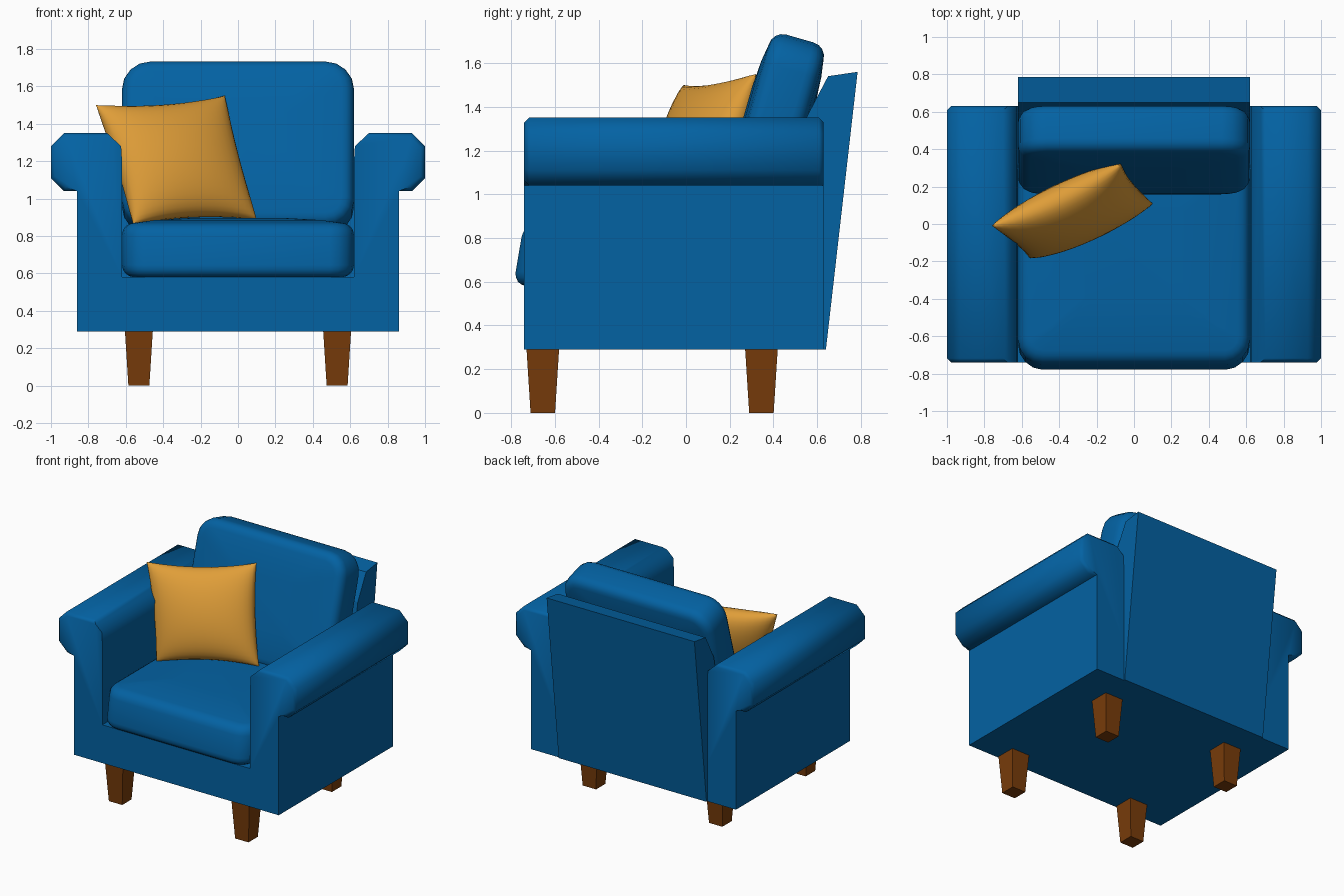
import bpy, bmesh, math
from mathutils import Vector, Matrix

if "Cube" in bpy.data.objects:
    bpy.data.objects.remove(bpy.data.objects["Cube"])


def material(name, rgb):
    m = bpy.data.materials.new(name)
    m.diffuse_color = (*rgb, 1)
    m.use_nodes = True
    m.node_tree.nodes["Principled BSDF"].inputs["Base Color"].default_value = m.diffuse_color
    return m


BLUE = material("blue fabric", (0.001, 0.122, 0.365))
GOLD = material("golden fabric", (0.74, 0.34, 0.04))
WOOD = material("brown wood", (0.19, 0.045, 0.003))


def finish(bm, name, mat, smooth=None):
    bmesh.ops.recalc_face_normals(bm, faces=bm.faces)
    me = bpy.data.meshes.new(name)
    bm.to_mesh(me)
    bm.free()
    me.materials.append(mat)
    ob = bpy.data.objects.new(name, me)
    bpy.context.collection.objects.link(ob)
    if smooth:
        bpy.ops.object.select_all(action='DESELECT')
        ob.select_set(True)
        bpy.context.view_layer.objects.active = ob
        bpy.ops.object.shade_smooth_by_angle(angle=math.radians(smooth))
    return ob


def prism(points, offset):
    """Solid swept from a closed outline of 3D points along offset."""
    bm = bmesh.new()
    a = [bm.verts.new(p) for p in points]
    b = [bm.verts.new(Vector(p) + Vector(offset)) for p in points]
    bm.faces.new(a)
    bm.faces.new(b[::-1])
    for i in range(len(a)):
        bm.faces.new((a[i - 1], a[i], b[i], b[i - 1]))
    bmesh.ops.recalc_face_normals(bm, faces=bm.faces)
    return bm


def cushion(size, corner, rim, dome):
    """Flat cushion in local XY: rounded outline, rounded rims, domed faces."""
    bm = bmesh.new()
    bmesh.ops.create_cube(bm, size=1, matrix=Matrix.Diagonal((*size, 1)))
    up = [e for e in bm.edges if abs(e.verts[0].co.z - e.verts[1].co.z) > 1e-4]
    bmesh.ops.bevel(bm, geom=up, offset=corner, segments=4, profile=0.5, affect='EDGES')
    flat = [e for e in bm.edges if abs(e.verts[0].co.z - e.verts[1].co.z) < 1e-4]
    bmesh.ops.bevel(bm, geom=flat, offset=rim, segments=4, profile=0.5, affect='EDGES')
    for s in (1, -1):
        bm.normal_update()
        cap = max((f for f in bm.faces if f.normal.z * s > 0.99), key=lambda f: f.calc_area())
        for scale, rise in ((0.8, 0.6), (0.6, 0.4)):
            cap = bmesh.ops.extrude_discrete_faces(bm, faces=[cap])['faces'][0]
            for v in cap.verts:
                v.co.x *= scale
                v.co.y *= scale
                v.co.z += s * dome * rise
    return bm


# Frame: base and both rolled arms as one mirrored outline
half = [(0.86, 0.29), (0.86, 1.04), (0.93, 1.04), (1.0, 1.11), (1.0, 1.28),
        (0.93, 1.35), (0.70, 1.35), (0.625, 1.28), (0.62, 1.2), (0.62, 0.58)]
outline = half + [(-x, z) for x, z in reversed(half)]
bm = prism([(x, -0.74, z) for x, z in outline], (0, 1.37, 0))
ends = [e for e in bm.edges
        if abs(e.verts[0].co.y - e.verts[1].co.y) < 1e-4
        and min(v.co.z for v in e.verts) > 1.03
        and min(abs(v.co.x) for v in e.verts) > 0.69
        and max(abs(v.co.x) for v in e.verts) > 0.87]
bmesh.ops.bevel(bm, geom=ends, offset=0.022, segments=1, affect='EDGES')
finish(bm, "frame_with_arms", BLUE, 46)

# Leaning back panel
side = [(0.60, 0.29), (0.64, 0.29), (0.785, 1.56), (0.65, 1.54), (0.55, 1.35), (0.42, 0.58)]
finish(prism([(-0.62, y, z) for y, z in side], (1.24, 0, 0)), "back_panel", BLUE)

# Seat cushion, its front bulging low
bm = cushion((1.24, 1.21, 0.29), 0.13, 0.065, 0.025)
for v in bm.verts:
    if v.co.y < -0.4:
        v.co.y += 0.17 * v.co.z - 0.015 * (1 - (v.co.x / 0.62) ** 2) + 0.01
bmesh.ops.translate(bm, verts=bm.verts, vec=(0, -0.165, 0.725))
finish(bm, "seat_cushion", BLUE, 60)

# Back cushion, stood up and leaning back
bm = cushion((1.24, 0.92, 0.26), 0.15, 0.065, 0.02)
bmesh.ops.transform(bm, verts=bm.verts, matrix=Matrix.Translation((0, 0.395, 1.27))
                    @ Matrix.Rotation(math.radians(90 - 16), 4, 'X'))
finish(bm, "back_cushion", BLUE, 60)

# Throw pillow: two puffed sheets between four corners, edges pulled in
TL, TR = Vector((-0.76, -0.01, 1.50)), Vector((-0.07, 0.32, 1.55))
BL, BR = Vector((-0.56, -0.18, 0.86)), Vector((0.10, 0.11, 0.89))
normal = (TR - BL).cross(TL - BR).normalized()
N = 20
bm = bmesh.new()
for s in (1, -1):
    rows = []
    for j in range(N + 1):
        row = []
        for i in range(N + 1):
            u = math.sin((i / N - 0.5) * math.pi)
            v = math.sin((j / N - 0.5) * math.pi)
            a = (u * (1 - 0.05 * (1 - v * v)) + 1) / 2
            b = (v * (1 - 0.09 * (1 - u * u)) + 1) / 2
            p = BL.lerp(BR, a).lerp(TL.lerp(TR, a), b)
            puff = 0.14 * max(0, (1 - u * u) * (1 - v * v)) ** 0.45
            row.append(bm.verts.new(p + normal * s * puff))
        rows.append(row)
    for j in range(N):
        for i in range(N):
            bm.faces.new((rows[j][i], rows[j][i + 1], rows[j + 1][i + 1], rows[j + 1][i]))
bmesh.ops.remove_doubles(bm, verts=bm.verts, dist=0.0005)
finish(bm, "throw_pillow", GOLD, 60)

# Four tapered square legs
for y, label in ((-0.655, "front"), (0.345, "rear")):
    for x, hand in ((-0.53, "left"), (0.53, "right")):
        bm = bmesh.new()
        bmesh.ops.create_cone(bm, cap_ends=True, segments=4,
                              radius1=0.056 * math.sqrt(2), radius2=0.075 * math.sqrt(2), depth=0.3,
                              matrix=Matrix.Translation((x, y, 0.15)) @ Matrix.Rotation(math.pi / 4, 4, 'Z'))
        finish(bm, f"{label}_{hand}_leg", WOOD)
